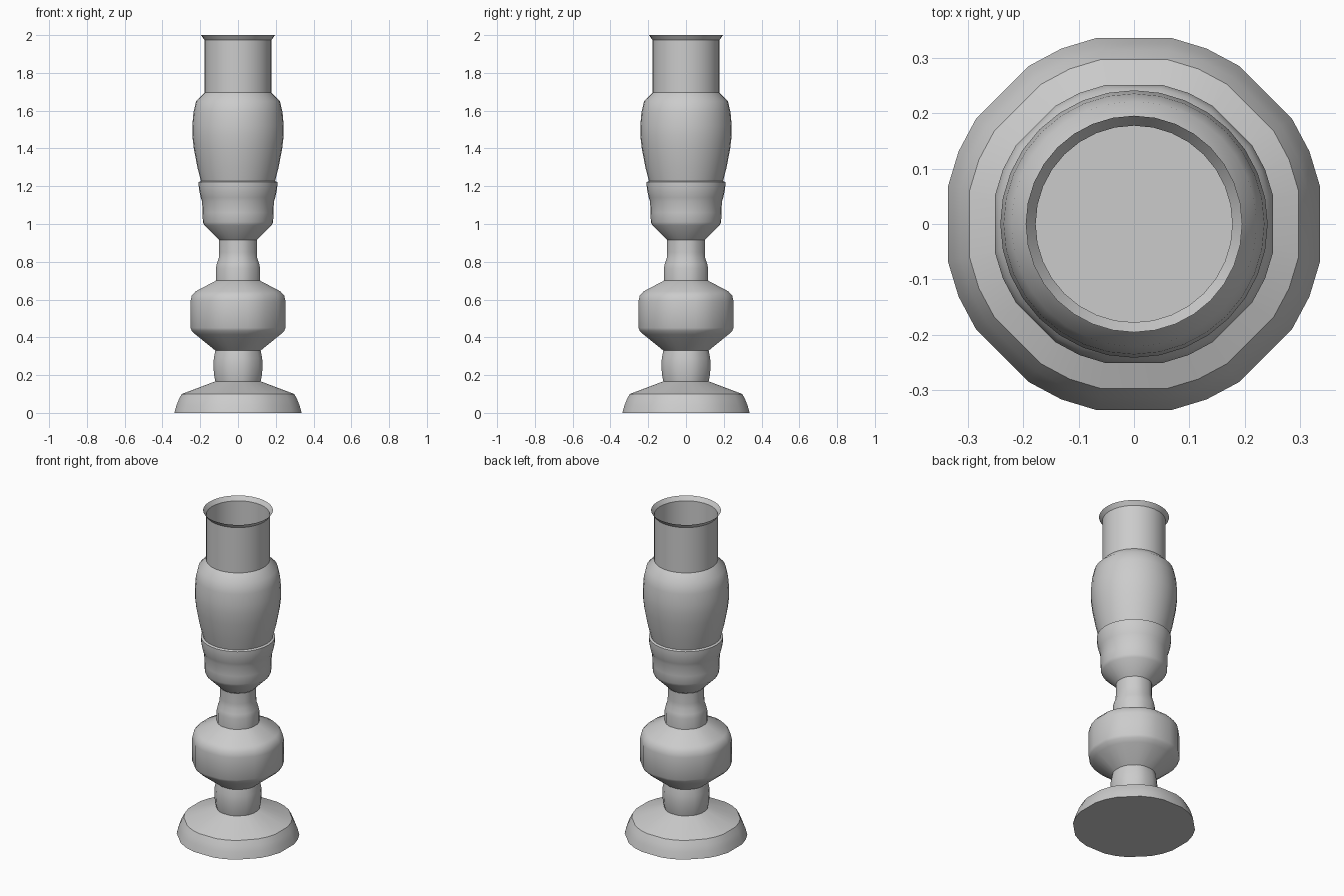
import bpy, bmesh, math

if "Cube" in bpy.data.objects:
    bpy.data.objects.remove(bpy.data.objects["Cube"])

STEP = math.tau / 32
ROUND = [i * STEP for i in range(32)]
# Lower turnings skip every fourth corner, leaving eight wider flats
CHAMFERED = [i * STEP for i in range(32) if i % 4]


def lathe(name, profile, angles=ROUND, cap_bottom=False, cap_top=False):
    # Profile radii are half-widths across the axis
    k = 1 / math.cos(STEP) if angles is CHAMFERED else 1.0
    bm = bmesh.new()
    rings = [[bm.verts.new((r * k * math.cos(a), r * k * math.sin(a), z))
              for a in angles] for r, z in profile]
    n = len(angles)
    for lo, hi in zip(rings, rings[1:]):
        for i in range(n):
            j = (i + 1) % n
            bm.faces.new((lo[i], lo[j], hi[j], hi[i]))
    if cap_bottom:
        bm.faces.new(rings[0][::-1])
    if cap_top:
        bm.faces.new(rings[-1])
    mesh = bpy.data.meshes.new(name)
    bm.to_mesh(mesh)
    bm.free()
    ob = bpy.data.objects.new(name, mesh)
    bpy.context.collection.objects.link(ob)
    bpy.ops.object.select_all(action='DESELECT')
    ob.select_set(True)
    bpy.context.view_layer.objects.active = ob
    bpy.ops.object.shade_smooth_by_angle(angle=math.radians(35))
    return ob


# Foot and lower stem
lathe("base", [(.337, 0), (.326, .04), (.314, .07), (.298, .1), (.12, .167)],
      CHAMFERED, cap_bottom=True)
lathe("lower_stem", [(.12, .167), (.127, .2), (.13, .25), (.128, .29), (.12, .33)],
      CHAMFERED)

# Bulb and neck
lathe("bulb", [(.12, .33), (.225, .415), (.245, .435), (.252, .45), (.252, .59),
               (.245, .62), (.225, .643), (.117, .7)], CHAMFERED)
lathe("neck", [(.117, .7), (.117, .765), (.112, .79), (.102, .82), (.1, .85), (.1, .915)],
      CHAMFERED)

# Cup with raised collar
lathe("cup", [(.1, .915), (.178, .993), (.186, 1.01), (.188, 1.06), (.19, 1.12),
              (.197, 1.14), (.204, 1.17), (.208, 1.2), (.208, 1.222), (.196, 1.228)])

# Vase-shaped body, closed on top to form the candle well floor
lathe("vase_body", [(.196, 1.225), (.215, 1.3), (.234, 1.4), (.242, 1.47), (.242, 1.52),
                    (.236, 1.59), (.222, 1.65), (.178, 1.695)], cap_top=True)

# Open candle socket with flared lip
lathe("candle_socket", [(.178, 1.695), (.178, 1.975), (.196, 2.0)])
